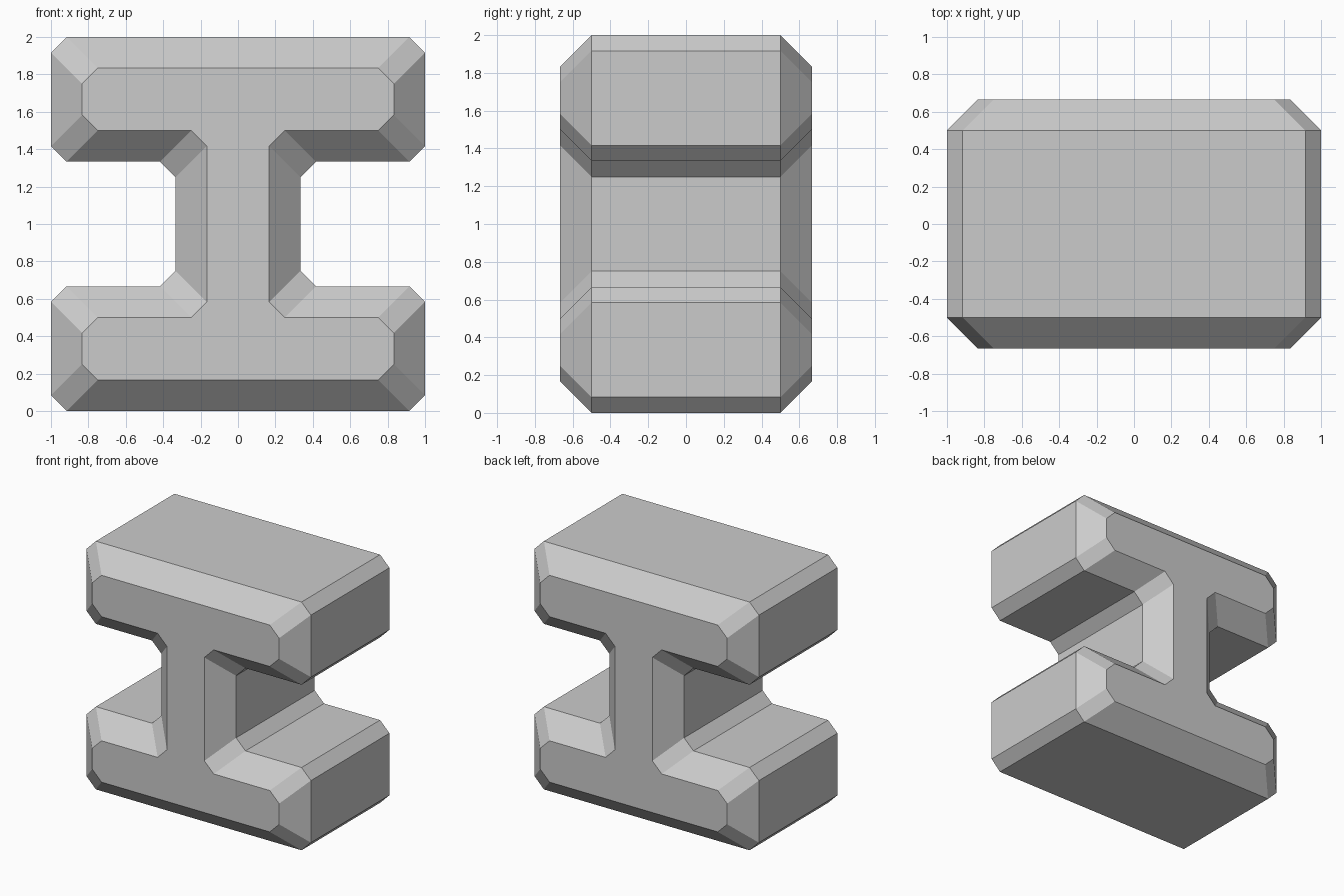
import bpy, bmesh

if "Cube" in bpy.data.objects:
    bpy.data.objects.remove(bpy.data.objects["Cube"])

U = 1 / 12   # corner chamfer
B = 2 * U    # face bevel

# Upper right quarter of the I outline about its centre: (x, z, bevel direction in z)
quarter = [(11*U, 12*U, -1), (1, 11*U, -1), (1, 5*U, 1),
           (11*U, 4*U, 1), (5*U, 4*U, 1), (4*U, 3*U, 1)]


def outline(inset):
    """Full I outline, every chamfered corner moved inward by the inset."""
    q = [(x - inset, z + s * inset) for x, z, s in quarter]
    right = q + [(x, -z) for x, z in reversed(q)]
    return right + [(-x, -z) for x, z in right]


# Body: four rings bridged along y, capped at the front and back
bm = bmesh.new()
rings = []
for y, inset in ((-8*U, B), (-6*U, 0), (6*U, 0), (8*U, B)):
    rings.append([bm.verts.new((x, y, z + 1)) for x, z in outline(inset)])
for a, b in zip(rings, rings[1:]):
    n = len(a)
    for i in range(n):
        j = (i + 1) % n
        bm.faces.new((a[i], a[j], b[j], b[i]))
bm.faces.new(rings[0])
bm.faces.new(rings[-1])
bmesh.ops.recalc_face_normals(bm, faces=bm.faces)

mesh = bpy.data.meshes.new("beam_block")
bm.to_mesh(mesh)
bm.free()
bpy.context.collection.objects.link(bpy.data.objects.new("beam_block", mesh))
